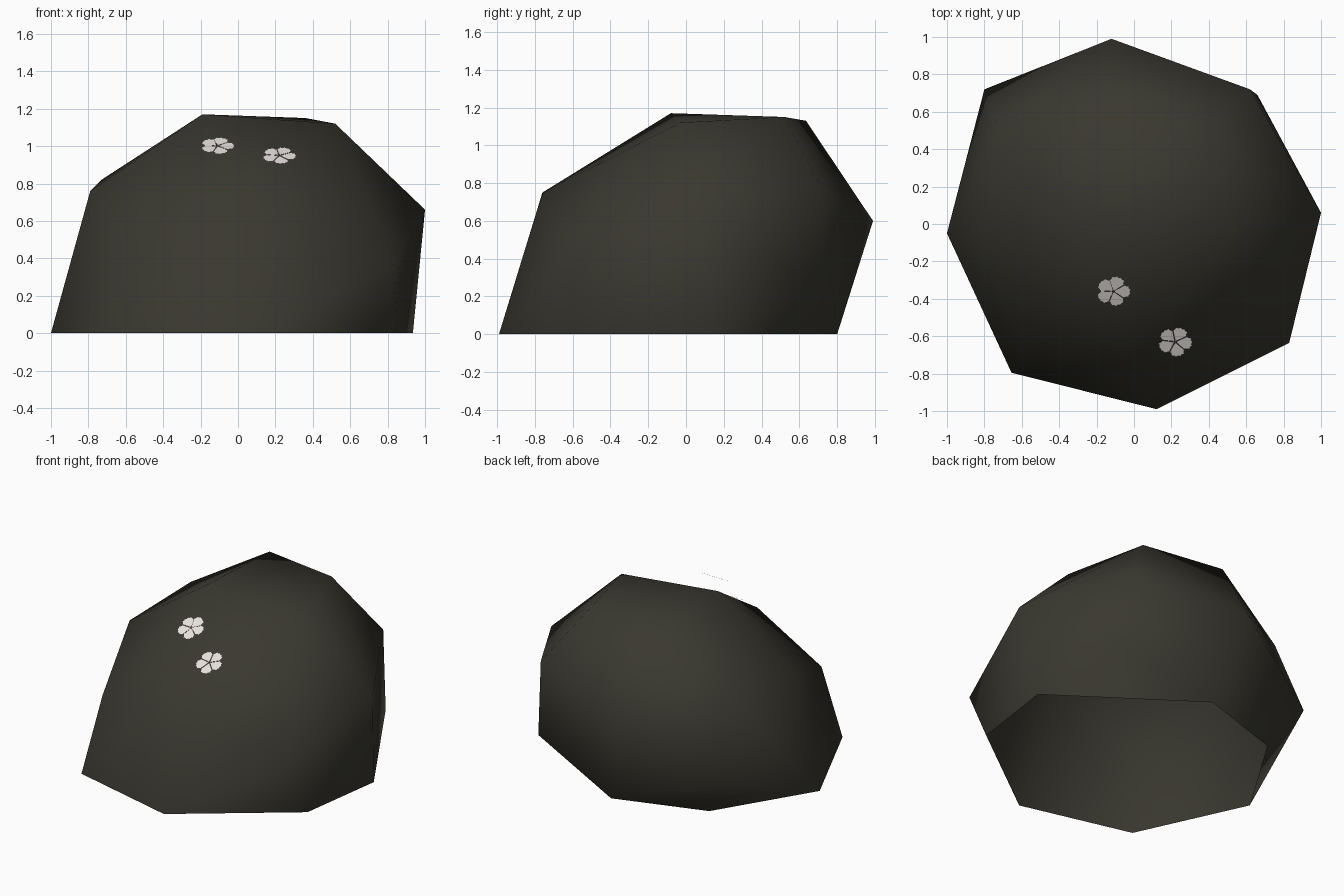
import bpy, bmesh, math
from mathutils import Vector, Matrix

if "Cube" in bpy.data.objects:
    bpy.data.objects.remove(bpy.data.objects["Cube"])


def material(name, rgb):
    m = bpy.data.materials.new(name)
    m.diffuse_color = (*rgb, 1)
    m.use_nodes = True
    m.node_tree.nodes["Principled BSDF"].inputs["Base Color"].default_value = m.diffuse_color
    return m


ROCK = material("dark stone", (0.041, 0.039, 0.029))
PETAL = material("pale petal", (0.80, 0.75, 0.72))
CENTRE = material("flower centre", (0.07, 0.055, 0.045))


def finish(bm, name, mats, smooth=False):
    me = bpy.data.meshes.new(name)
    bm.to_mesh(me)
    bm.free()
    for m in mats:
        me.materials.append(m)
    for p in me.polygons:
        p.use_smooth = smooth
    ob = bpy.data.objects.new(name, me)
    bpy.context.collection.objects.link(ob)
    return ob


# Boulder: convex chunk spanned by a base ring, a belly, a shoulder ring and a crown
base = [(-1, -.05), (-.655, -.795), (.12, -.99), (.85, -.445),
        (.935, .165), (.41, .5), (.02, .8), (-.6, .6)]
belly = [(-.58, -.67, .52), (.83, -.635, .37), (.66, .69, .23), (-.8, .72, .28)]
shoulder = [(-.02, -.76, .75), (1, .06, .66), (.62, .72, .77),
            (-.12, .99, .6), (-.73, .52, .82), (-.79, -.07, .76)]
crown = [(-.19, -.08, 1.17), (.52, -.03, 1.12), (.36, .52, 1.15), (-.2, .635, 1.13)]

bm = bmesh.new()
for p in [(x, y, 0) for x, y in base] + belly + shoulder + crown:
    bm.verts.new(p)
bmesh.ops.convex_hull(bm, input=bm.verts[:])
bmesh.ops.recalc_face_normals(bm, faces=bm.faces[:])
# the shell is open underneath
under = [f for f in bm.faces if all(v.co.z < .001 for v in f.verts)]
bmesh.ops.delete(bm, geom=under, context='FACES')
loose = [v for v in bm.verts if not v.link_faces]
bmesh.ops.delete(bm, geom=loose, context='VERTS')
finish(bm, "boulder", [ROCK], smooth=True)


# Flowers: five flat ragged petals and a small dark centre, tilted with the slope
def flower(name, loc, start, radius=0.094):
    bm = bmesh.new()
    # (angle offset in degrees, fraction of radius) around one petal
    outline = [(0, .04), (-34, .35), (-35, .72), (-27, .8), (-22, .95), (-12, .93), (-8, 1),
               (0, .94), (8, 1), (14, .92), (22, .95), (28, .82), (35, .74), (34, .35)]
    for k in range(5):
        a0 = start + 72 * k
        bm.faces.new([bm.verts.new((radius * r * math.cos(math.radians(a0 + a)),
                                    radius * r * math.sin(math.radians(a0 + a)), 0))
                      for a, r in outline])
    ring = [bm.verts.new((.009 * math.cos(i * math.pi / 4),
                          .009 * math.sin(i * math.pi / 4), .003)) for i in range(8)]
    bm.faces.new(ring).material_index = 1
    ob = finish(bm, name, [PETAL, CENTRE])
    ob.matrix_world = Matrix.Translation(Vector(loc)) @ Matrix.Rotation(math.radians(30), 4, 'X')


flower("upper_flower", (-.11, -.36, 1.002), 70)
flower("lower_flower", (.22, -.63, .95), 64)
